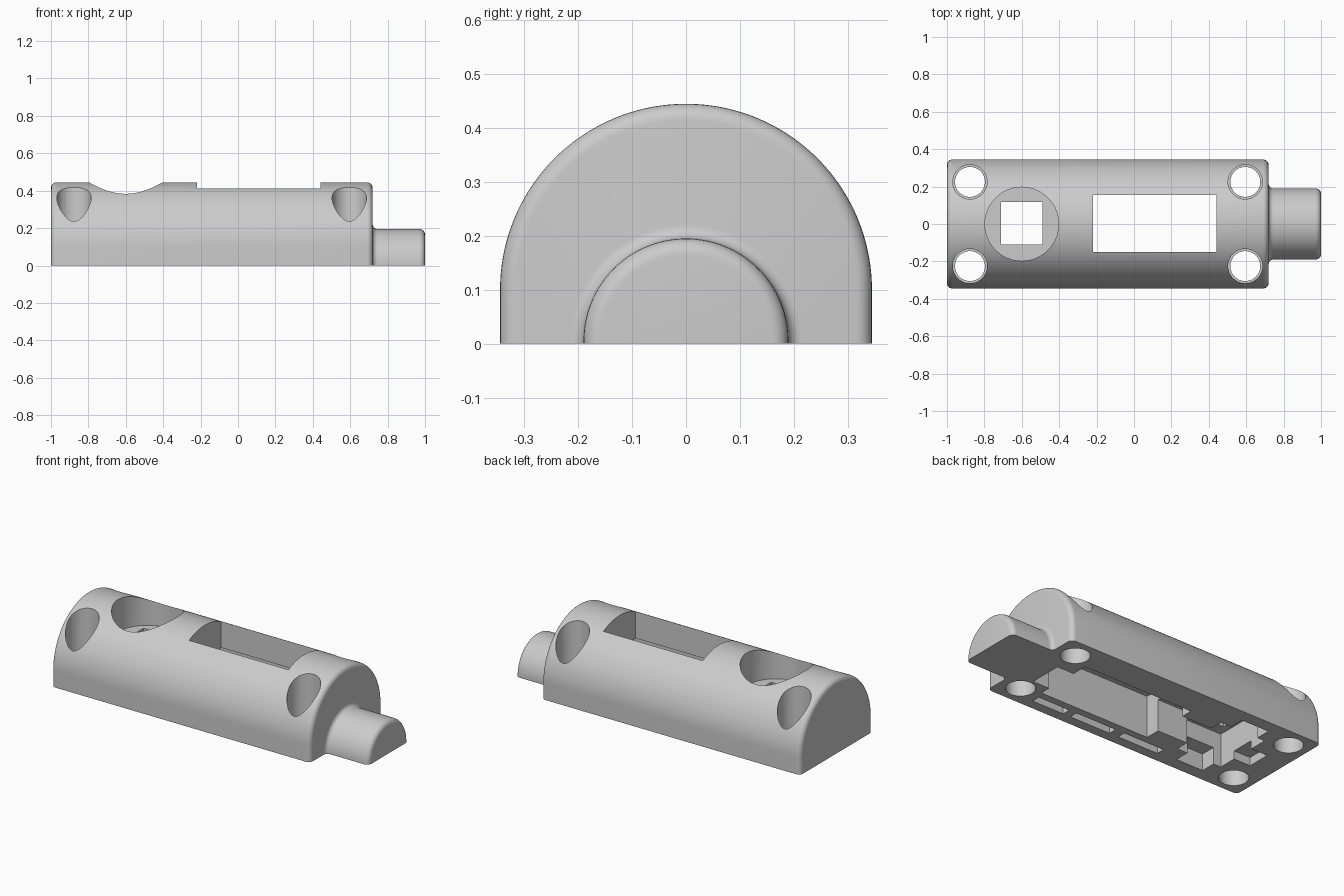
import bpy, bmesh, math
from mathutils import Matrix

if "Cube" in bpy.data.objects:
    bpy.data.objects.remove(bpy.data.objects["Cube"])

grey = bpy.data.materials.new("light_grey")
grey.use_nodes = True
colour = (0.6, 0.6, 0.6, 1)
grey.diffuse_color = colour
grey.node_tree.nodes["Principled BSDF"].inputs["Base Color"].default_value = colour


def make_object(name, bm):
    bmesh.ops.recalc_face_normals(bm, faces=bm.faces)
    mesh = bpy.data.meshes.new(name)
    bm.to_mesh(mesh)
    bm.free()
    obj = bpy.data.objects.new(name, mesh)
    bpy.context.collection.objects.link(obj)
    mesh.materials.append(grey)
    return obj


def arch(radius, centre, steps=72):
    """Arch cross-section: straight legs under a half circle."""
    arc = [(-radius * math.cos(math.pi * i / steps),
            centre + radius * math.sin(math.pi * i / steps)) for i in range(steps + 1)]
    return [(-radius, 0)] + arc + [(radius, 0)]


def rounding(x, radius, size, centre, sx, phase, steps=6):
    """Stations along a quarter-round edge; phase 0 grows, 1 shrinks."""
    out = []
    for i in range(steps + 1):
        a = math.pi / 2 * i / steps
        if phase:
            a = math.pi / 2 - a
        out.append((x + sx * size * (1 - math.sin(a + 0) if phase == 2 else 1 - math.cos(a)),
                    radius - size * (1 - math.sin(a)), centre))
    return out


# Housing: half-round shell stepping down to a half-round cable neck
R, C, F = 0.345, 0.10, 0.03
NR, NC, NF = 0.19, 0.005, 0.025
flare = []
for i in range(7):
    a = math.pi / 2 * i / 6
    flare.append((0.72 + NF * (1 - math.cos(a)), NR + NF * (1 - math.sin(a)), NC))
stations = (rounding(-1, R, F, C, 1, 0) + rounding(0.72, R, F, C, -1, 1)
            + flare + rounding(1, NR, F, NC, -1, 1))
bm = bmesh.new()
rings = [[bm.verts.new((x, y, z)) for y, z in arch(r, c)] for x, r, c in stations]
for a, b in zip(rings, rings[1:]):
    for i in range(len(a)):
        j = (i + 1) % len(a)
        bm.faces.new((a[i], a[j], b[j], b[i]))
bm.faces.new(rings[0])
bm.faces.new(rings[-1])
housing = make_object("housing", bm)

cutters = []


def box_cut(name, x0, x1, y0, y1, z0, z1):
    bm = bmesh.new()
    bmesh.ops.create_cube(bm, size=1, matrix=Matrix.Translation(
        ((x0 + x1) / 2, (y0 + y1) / 2, (z0 + z1) / 2))
        @ Matrix.Diagonal((x1 - x0, y1 - y0, z1 - z0, 1)))
    cutters.append(make_object(name, bm))


def round_cut(name, x, y, radius, z0, z1):
    bm = bmesh.new()
    bmesh.ops.create_cone(bm, cap_ends=True, segments=48, radius1=radius, radius2=radius,
                          depth=z1 - z0, matrix=Matrix.Translation((x, y, (z0 + z1) / 2)))
    cutters.append(make_object(name, bm))


# Screw holes with counterbores at the four corners
for x in (-0.877, 0.595):
    for y in (-0.225, 0.225):
        round_cut("screw_hole", x, y, 0.08, -0.1, 0.6)
        round_cut("counterbore", x, y, 0.092, 0.1, 0.6)

# Round button recess with a square opening, and the display window
LOW = -0.1
round_cut("button_recess", -0.6, 0, 0.197, 0.25, 0.6)
box_cut("button_opening", -0.71, -0.49, -0.11, 0.117, LOW, 0.55)
box_cut("display_window", -0.22, 0.44, -0.15, 0.155, 0.1, 0.6)

# Pockets underneath
box_cut("main_cavity", -0.25, 0.48, -0.19, 0.17, LOW, 0.25)
box_cut("cable_channel", 0.4, 0.59, -0.126, 0.074, LOW, 0.18)
box_cut("link_channel", -0.5, -0.2, -0.1, 0.1, LOW, 0.19)
box_cut("button_cavity", -0.75, -0.45, -0.18, 0.18, LOW, 0.2)
box_cut("button_end_slot", -0.86, -0.7, -0.07, 0.07, LOW, 0.05)
for side in (-1, 1):
    y0, y1 = sorted((side * 0.15, side * 0.27))
    box_cut("button_side_slot", -0.7, -0.52, y0, y1, LOW, 0.1)

# Shallow slots along the front edge of the underside
for x0, x1 in ((0.25, 0.46), (-0.07, 0.2), (-0.4, -0.13)):
    box_cut("edge_slot", x0, x1, -0.285, -0.235, LOW, 0.05)

bpy.context.view_layer.objects.active = housing
for cutter in cutters:
    mod = housing.modifiers.new(cutter.name, "BOOLEAN")
    mod.operation = "DIFFERENCE"
    mod.solver = "EXACT"
    mod.object = cutter
    bpy.ops.object.modifier_apply(modifier=mod.name)
for cutter in cutters:
    bpy.data.objects.remove(cutter)

bpy.ops.object.select_all(action="DESELECT")
housing.select_set(True)
bpy.ops.object.shade_smooth_by_angle(angle=math.radians(30))
